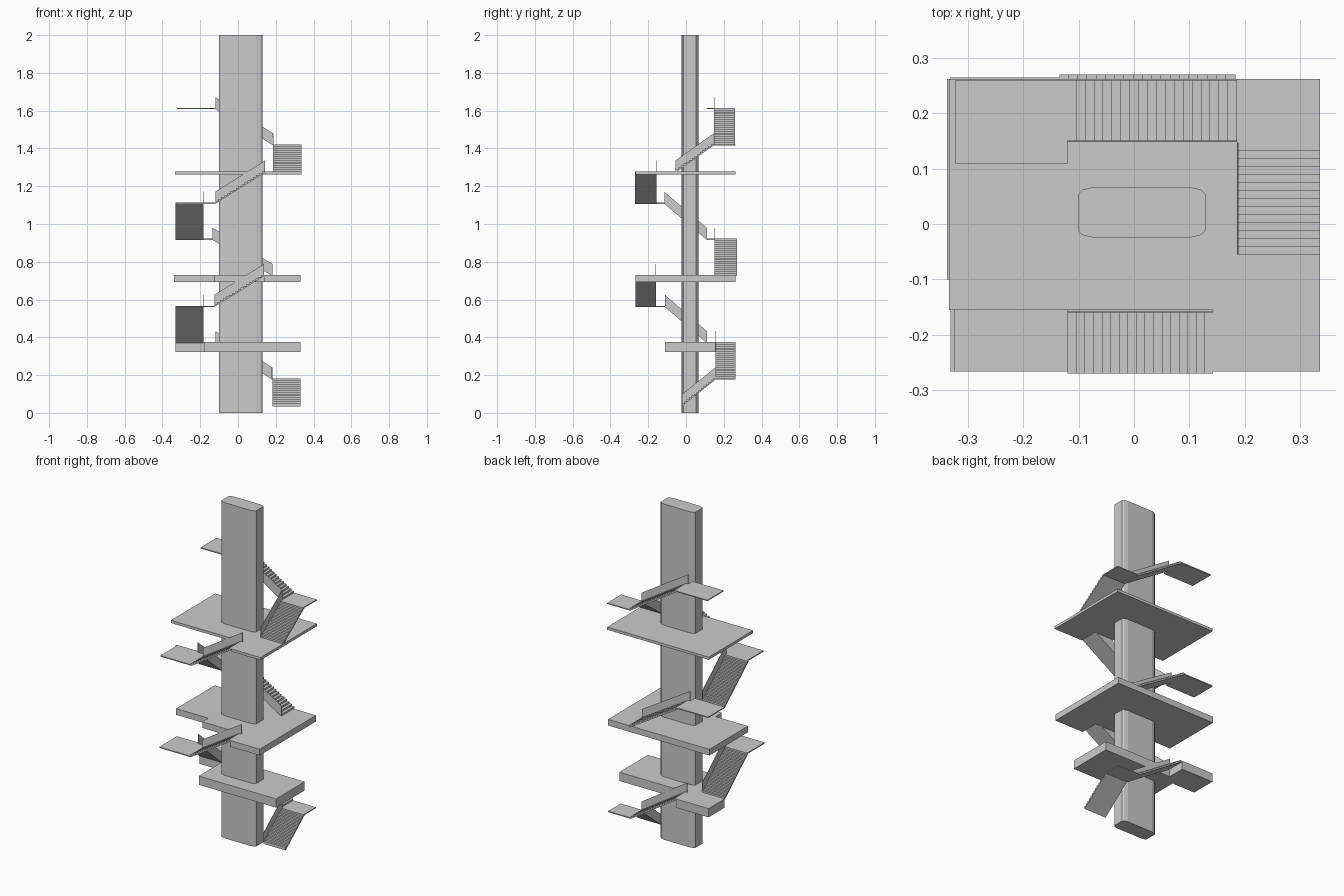
import bpy, bmesh
from mathutils import Vector

if "Cube" in bpy.data.objects:
    bpy.data.objects.remove(bpy.data.objects["Cube"])


def prism(name, pts, vec):
    """Extrude a planar polygon along a vector into a closed solid."""
    bm = bmesh.new()
    face = bm.faces.new([bm.verts.new(p) for p in pts])
    new = bmesh.ops.extrude_face_region(bm, geom=[face], use_keep_orig=True)["geom"]
    bmesh.ops.translate(bm, vec=vec, verts=[g for g in new if isinstance(g, bmesh.types.BMVert)])
    bmesh.ops.recalc_face_normals(bm, faces=bm.faces[:])
    me = bpy.data.meshes.new(name)
    bm.to_mesh(me)
    bm.free()
    ob = bpy.data.objects.new(name, me)
    bpy.context.collection.objects.link(ob)
    return ob


def slab(name, outline, z0, z1):
    return prism(name, [(x, y, z0) for x, y in outline], (0, 0, z1 - z0))


def landing(name, x0, x1, y0, y1, top, thick=0.006):
    return slab(name, [(x0, y0), (x1, y0), (x1, y1), (x0, y1)], top - thick, top)


def flight(name, start, direction, run, rise, width, steps):
    """Steps climbing from the inner bottom corner, with a thin inner parapet."""
    o, d = Vector(start), Vector((*direction, 0))
    outward = Vector((d.y, -d.x, 0))
    t, r = run / steps, rise / steps
    prof = []
    for i in range(steps):
        prof += [(i * t, i * r), (i * t, (i + 1) * r)]
    prof += [(run, rise), (run, rise - 0.006), (0, -0.006)]

    def at(s, z):
        return o + d * s + Vector((0, 0, z))
    prism(name + "_steps", [at(s, z) for s, z in prof], outward * width)
    rail = [(0, -0.006), (run, rise - 0.006), (run, rise + 0.058), (0, 0.058)]
    prism(name + "_parapet", [at(s, z) for s, z in rail], outward * 0.003)


# central core with softened corners
corner = [(0.115, 0.033), (0.107, 0.041), (0.085, 0.046)]
core = []
for sx, sy in ((1, 1), (-1, 1), (-1, -1), (1, -1)):
    part = corner if sx * sy > 0 else corner[::-1]
    core += [(0.014 + sx * x, 0.021 + sy * y) for x, y in part]
slab("core", core, 0, 2)

# floor slabs, notched where the stairs pass
slab("lower_floor", [(-0.18, -0.112), (0.33, -0.112), (0.33, 0.157), (-0.12, 0.157),
                     (-0.12, 0.262), (-0.332, 0.262), (-0.332, 0.11), (-0.18, 0.11)], 0.323, 0.375)
slab("middle_floor", [(-0.338, -0.10), (-0.125, -0.10), (-0.125, -0.157), (0.138, -0.157),
                      (0.138, -0.267), (0.33, -0.267), (0.33, 0.262), (-0.338, 0.262)], 0.693, 0.73)
slab("upper_floor", [(-0.334, -0.155), (0.143, -0.155), (0.143, -0.267), (0.336, -0.267),
                     (0.336, 0.262), (-0.334, 0.262)], 1.262, 1.278)

# corner landings
landing("right_back_landing_low", 0.18, 0.33, 0.157, 0.262, 0.183)
landing("left_front_landing_low", -0.332, -0.125, -0.267, -0.112, 0.567)
landing("left_back_landing_mid", -0.332, -0.135, 0.11, 0.265, 0.922)
landing("left_front_landing_mid", -0.325, -0.12, -0.267, -0.115, 1.113)
landing("right_back_landing_high", 0.186, 0.336, 0.146, 0.262, 1.422)
landing("left_back_landing_high", -0.323, -0.12, 0.109, 0.26, 1.614)

# flights spiralling upwards around the core
flight("right_flight_low", (0.182, -0.022, 0.04), (0, 1), 0.179, 0.143, 0.148, 14)
flight("back_flight_low", (0.18, 0.157, 0.183), (-1, 0), 0.30, 0.192, 0.105, 19)
flight("left_flight_low", (-0.183, 0.11, 0.375), (0, -1), 0.222, 0.192, 0.149, 19)
flight("front_flight_low", (-0.125, -0.159, 0.567), (1, 0), 0.263, 0.163, 0.108, 17)
flight("back_flight_mid", (0.183, 0.15, 0.73), (-1, 0), 0.318, 0.192, 0.12, 19)
flight("left_flight_mid", (-0.183, 0.11, 0.922), (0, -1), 0.225, 0.191, 0.149, 19)
flight("front_flight_mid", (-0.12, -0.157, 1.113), (1, 0), 0.263, 0.165, 0.113, 17)
flight("right_flight_high", (0.186, -0.055, 1.278), (0, 1), 0.201, 0.144, 0.15, 14)
flight("back_flight_high", (0.186, 0.148, 1.422), (-1, 0), 0.306, 0.192, 0.112, 19)
